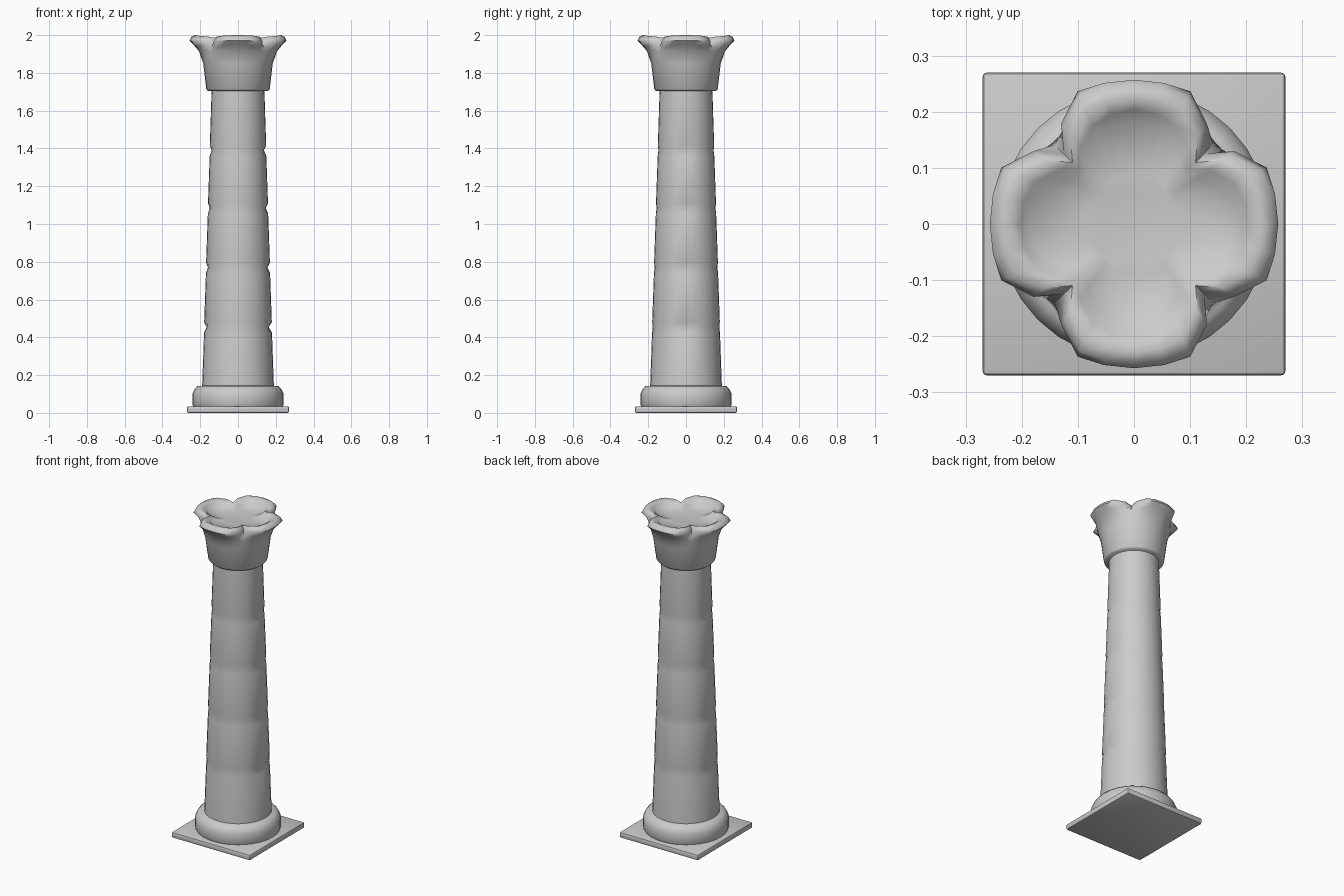
import bpy, bmesh
from math import sin, cos, radians, tau

if "Cube" in bpy.data.objects:
    bpy.data.objects.remove(bpy.data.objects["Cube"])


def finish(name, bm, angle=40):
    bmesh.ops.recalc_face_normals(bm, faces=bm.faces)
    me = bpy.data.meshes.new(name)
    bm.to_mesh(me)
    bm.free()
    ob = bpy.data.objects.new(name, me)
    bpy.context.collection.objects.link(ob)
    bpy.ops.object.select_all(action='DESELECT')
    ob.select_set(True)
    bpy.context.view_layer.objects.active = ob
    bpy.ops.object.shade_smooth_by_angle(angle=radians(angle))
    return ob


def loft(name, rings, angle=40):
    """Skin a stack of closed rings of points and cap both ends."""
    bm = bmesh.new()
    vs = [[bm.verts.new(p) for p in ring] for ring in rings]
    n = len(vs[0])
    for a, b in zip(vs, vs[1:]):
        for i in range(n):
            j = (i + 1) % n
            bm.faces.new((a[i], a[j], b[j], b[i]))
    bm.faces.new(vs[0][::-1])
    bm.faces.new(vs[-1])
    return finish(name, bm, angle)


def circle(r, z, n=32):
    return [(r * cos(tau * i / n), r * sin(tau * i / n), z) for i in range(n)]


# square plinth slab with softened edges
bm = bmesh.new()
bmesh.ops.create_cube(bm, size=1)
for v in bm.verts:
    v.co = (v.co.x * 0.54, v.co.y * 0.54, (v.co.z + 0.5) * 0.035)
bmesh.ops.bevel(bm, geom=bm.edges[:], offset=0.008, segments=2, profile=0.5, affect='EDGES')
finish("plinth", bm)

# round base moulding
loft("base_moulding", [circle(r, z) for r, z in
     [(0.235, 0.03), (0.242, 0.045), (0.242, 0.1), (0.232, 0.122), (0.215, 0.142), (0.17, 0.145)]], 60)


# tapering shaft with worn joints, chipped on the two sides
def shaft_ring(z, depth, chip):
    n, r = 32, 0.19 - 0.05 * (z - 0.14) / 1.56
    pts = []
    for i in range(n):
        a = tau * i / n
        side = max(0, abs(cos(a)) - 0.93) / 0.07
        d = depth + chip * side * (1.0 if cos(a) > 0 else 0.7)
        pts.append(((r - d) * cos(a), (r - d) * sin(a), z))
    return pts


rings = [shaft_ring(0.13, 0, 0)]
for joint, chip in [(0.455, 0.014), (0.77, 0.01), (1.085, 0.009), (1.39, 0.009)]:
    rings += [shaft_ring(joint - 0.03, 0.001, 0), shaft_ring(joint, 0.004, chip),
              shaft_ring(joint + 0.025, 0, 0)]
rings.append(shaft_ring(1.73, 0, 0))
loft("shaft", rings, 60)

# four-petalled capital: radii at petal middle, petal shoulder, petal edge, cleft
angles = [0, 12, 23, 36, 45]
profile = [
    (1.705, 1.705, (0.160, 0.160, 0.160, 0.160, 0.160)),
    (1.715, 1.715, (0.168, 0.168, 0.168, 0.168, 0.168)),
    (1.850, 1.850, (0.184, 0.184, 0.185, 0.186, 0.186)),
    (1.915, 1.915, (0.207, 0.207, 0.207, 0.207, 0.205)),
    (1.945, 1.935, (0.232, 0.232, 0.230, 0.212, 0.200)),
    (1.972, 1.955, (0.257, 0.257, 0.257, 0.221, 0.177)),
    (1.990, 1.975, (0.248, 0.248, 0.246, 0.212, 0.170)),
    (2.000, 1.985, (0.228, 0.226, 0.223, 0.193, 0.155)),
    (1.985, 1.978, (0.203, 0.200, 0.190, 0.165, 0.138)),
    (1.960, 1.970, (0.185, 0.180, 0.165, 0.140, 0.120)),
    (1.955, 1.960, (0.090, 0.090, 0.090, 0.085, 0.080)),
]
rings = []
for z_petal, z_cleft, radii in profile:
    ring = []
    for q in range(4):
        half = list(zip(angles, radii, range(5)))
        for a, r, k in half + [(90 - a, r, k) for a, r, k in half[3:0:-1]]:
            t = radians(a + 90 * q)
            z = z_petal + (z_cleft - z_petal) * (k / 4) ** 2
            ring.append((r * cos(t), r * sin(t), z))
    rings.append(ring)
loft("petal_capital", rings, 60)
